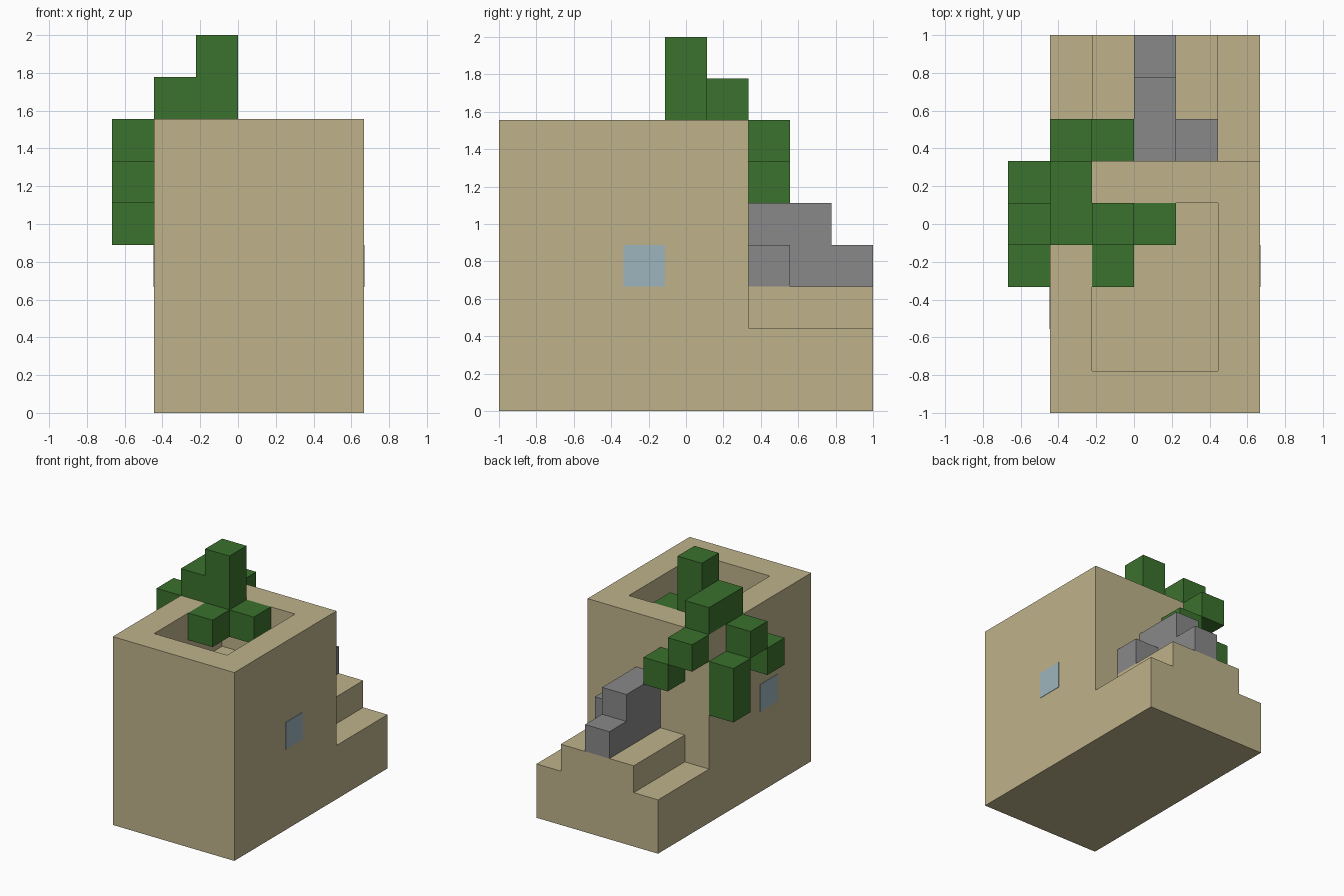
import bpy
import bmesh
from mathutils import Vector

U = 2 / 9  # edge of one block

cube = bpy.data.objects.get("Cube")
if cube:
    bpy.data.objects.remove(cube, do_unlink=True)


def make_material(name, color):
    mat = bpy.data.materials.new(name)
    mat.use_nodes = True
    rgba = (*color, 1)
    mat.diffuse_color = rgba
    mat.node_tree.nodes["Principled BSDF"].inputs["Base Color"].default_value = rgba
    return mat


SAND = make_material("sand", (0.52, 0.45, 0.26))
LEAF = make_material("leaf green", (0.044, 0.165, 0.026))
STONE = make_material("stone grey", (0.25, 0.25, 0.25))
GLASS = make_material("pale blue glass", (0.34, 0.46, 0.51))


def add_box(bm, low, high):
    """Box between two corners counted in blocks."""
    low, high = Vector(low), Vector(high)
    verts = bmesh.ops.create_cube(bm, size=1)["verts"]
    for v in verts:
        p = low + (high - low) * 0.5 + Vector(a * b for a, b in zip(v.co, high - low))
        v.co = (p - Vector((3, 4.5, 0))) * U


def finish(name, bm, mat):
    mesh = bpy.data.meshes.new(name)
    bm.to_mesh(mesh)
    bm.free()
    mesh.materials.append(mat)
    obj = bpy.data.objects.new(name, mesh)
    bpy.context.collection.objects.link(obj)
    return obj


def boxes(name, mat, *spans):
    bm = bmesh.new()
    for low, high in spans:
        add_box(bm, low, high)
    return finish(name, bm, mat)


def cells(name, mat, *corners):
    return boxes(name, mat, *((c, [a + 1 for a in c]) for c in corners))


# Main tower with a sunken top
bm = bmesh.new()
add_box(bm, (1, 0, 0), (6, 6, 7))
bm.normal_update()
top = max(bm.faces, key=lambda f: f.calc_center_median().z)
bmesh.ops.inset_region(bm, faces=[top], thickness=U, use_even_offset=True)
pit = bmesh.ops.extrude_discrete_faces(bm, faces=[top])["faces"][0]
bmesh.ops.translate(bm, verts=pit.verts, vec=(0, 0, -2 * U))
finish("tower", bm, SAND)

# Low rear terrace with a raised middle
boxes("rear_terrace", SAND, ((1, 6, 0), (6, 9, 2)))
boxes("raised_terrace", SAND, ((2, 6, 2), (5, 9, 3)))

# Grey stones on the terrace
boxes("large_stone", STONE, ((3, 6, 3), (4, 8, 5)))
cells("small_stones", STONE, (3, 8, 3), (4, 6, 3))

# Plant: stem, crown and drooping shoots
boxes("plant_stem", LEAF, ((2, 4, 6), (3, 5, 9)))
boxes("plant_crown", LEAF, ((1, 4, 7), (2, 6, 8)))
cells("roof_leaves", LEAF, (2, 3, 6), (3, 4, 6))
cells("rear_shoot", LEAF, (1, 6, 6), (2, 6, 5))
cells("side_shoot", LEAF, (0, 4, 6), (0, 3, 5))
boxes("hanging_shoot", LEAF, ((0, 5, 4), (1, 6, 6)))

# Flush side windows
T = 0.015
boxes("left_window", GLASS, ((6 - T, 3, 3), (6 + T, 4, 4)))
boxes("right_window", GLASS, ((1 - T, 2, 3), (1 + T, 3, 4)))
